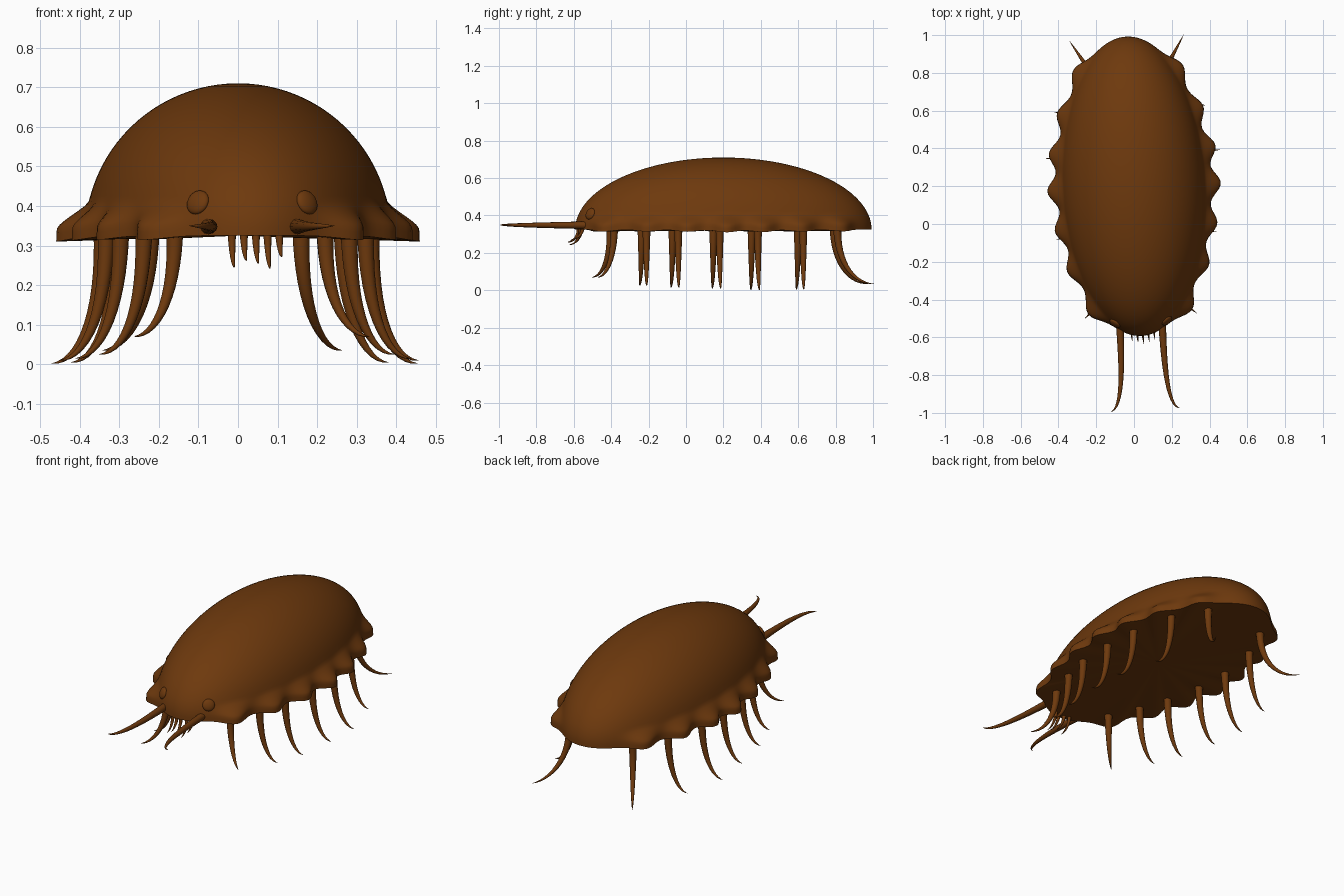
import bpy, bmesh, math
from mathutils import Vector, Matrix

if "Cube" in bpy.data.objects:
    bpy.data.objects.remove(bpy.data.objects["Cube"])

# The whole animal is turned slightly about z and shifted back
PLACE = Matrix.Translation((0, 0.2, 0)) @ Matrix.Rotation(math.radians(2.9), 4, 'Z')
RX, RY, RZ, BASE = 0.385, 0.793, 0.385, 0.325

brown = bpy.data.materials.new("brown_shell")
brown.diffuse_color = (0.155, 0.041, 0.004, 1)
brown.use_nodes = True
brown.node_tree.nodes["Principled BSDF"].inputs["Base Color"].default_value = brown.diffuse_color


def finish(bm, name):
    bmesh.ops.recalc_face_normals(bm, faces=bm.faces)
    me = bpy.data.meshes.new(name)
    bm.to_mesh(me)
    bm.free()
    ob = bpy.data.objects.new(name, me)
    bpy.context.collection.objects.link(ob)
    me.materials.append(brown)
    me.transform(PLACE)
    bpy.ops.object.select_all(action='DESELECT')
    ob.select_set(True)
    bpy.context.view_layer.objects.active = ob
    bpy.ops.object.shade_smooth_by_angle(angle=math.radians(50))
    return ob


def spike(name, root, tip, down, radius, sides=12, steps=14, power=1.0):
    """Tapered horn: starts along 'down', bends to the tip (later for higher power)."""
    root, tip, down = Vector(root), Vector(tip), Vector(down)
    out = tip - root - down
    side = down.cross(out).normalized()
    bm = bmesh.new()
    rings = []
    for i in range(steps):
        a = math.pi / 2 * i / steps
        bend = 1 - math.cos(a)
        p = root + down * math.sin(a) + out * bend ** power
        slope = power * max(bend, 1e-6) ** (power - 1) * math.sin(a)
        tangent = (down * math.cos(a) + out * slope).normalized()
        n = tangent.cross(side)
        r = radius * (1 - i / steps) ** 0.8
        rings.append([bm.verts.new(p + r * (side * math.cos(t) + n * math.sin(t)))
                      for t in (2 * math.pi * k / sides for k in range(sides))])
    end = bm.verts.new(tip)
    for lo, hi in zip(rings, rings[1:]):
        for k in range(sides):
            j = (k + 1) % sides
            bm.faces.new((lo[k], lo[j], hi[j], hi[k]))
    for k in range(sides):
        bm.faces.new((rings[-1][k], rings[-1][(k + 1) % sides], end))
    bm.faces.new(rings[0])
    return finish(bm, name)


# Shell: half ellipsoid whose rim swells into seven lobes per side
LOBES = [(-0.635, 0.054), (-0.42, 0.052), (-0.21, 0.06), (-0.005, 0.075),
         (0.185, 0.068), (0.39, 0.055), (0.605, 0.048)]


def flare(x, y):
    total = 0
    for ly, h in LOBES:
        lx = RX * math.sqrt(1 - (ly / RY) ** 2)
        d = math.hypot(abs(x) - lx, y - ly) / 0.074
        total += h * math.exp(-d * d)
    return total


bm = bmesh.new()
N = 240
heights = [0, 0.02, 0.033, 0.041, 0.048, 0.055, 0.062, 0.069, 0.077, 0.086, 0.1]
a0 = math.asin(0.1 / RZ)
heights += [RZ * math.sin(a0 + (math.pi / 2 - a0) * i / 20) for i in range(1, 20)]
rings = []
for h in heights:
    u = min(max((h - 0.03) / 0.062, 0), 1)
    g = 1 - u * u * (3 - 2 * u)
    s = math.sqrt(1 - (h / RZ) ** 2)
    ring = []
    for k in range(N):
        t = 2 * math.pi * k / N
        x, y = RX * math.cos(t), RY * math.sin(t)
        n = Vector((x / RX ** 2, y / RY ** 2, 0)).normalized()
        f = flare(x, y) * g
        ring.append(bm.verts.new(Vector((x * s, y * s, BASE + h - 0.2 * f)) + n * f))
    rings.append(ring)
for lo, hi in zip(rings, rings[1:]):
    for k in range(N):
        j = (k + 1) % N
        bm.faces.new((lo[k], lo[j], hi[j], hi[k]))
top = bm.verts.new((0, 0, BASE + RZ))
for k in range(N):
    bm.faces.new((rings[-1][k], rings[-1][(k + 1) % N], top))
# Flat belly
belly = bm.verts.new((0, 0, BASE))
for k in range(N):
    bm.faces.new((rings[0][(k + 1) % N], rings[0][k], belly))
finish(bm, "shell")

# Legs: root x, root y, tip x, tip y, tip z
LEGS = [(0.19, -0.595, 0.30, -0.69, 0.07), (0.26, -0.425, 0.375, -0.43, 0.025),
        (0.31, -0.257, 0.425, -0.26, 0.015), (0.335, -0.037, 0.455, -0.037, 0.01),
        (0.335, 0.168, 0.465, 0.17, 0.002), (0.285, 0.413, 0.402, 0.41, 0.005),
        (0.19, 0.60, 0.305, 0.79, 0.035)]
for side, s in (("right", 1), ("left", -1)):
    for i, (x, y, tx, ty, tz) in enumerate(LEGS):
        spike(f"leg_{side}_{i + 1}", (s * x, y, 0.34), (s * tx, ty, tz),
              (0, 0, tz - 0.34), 0.022, power=1.1)

    # Antennae
    spike(f"antenna_{side}", (s * 0.112, -0.70, 0.348), (s * 0.185, -1.185, 0.35),
          (0, -0.485, 0), 0.021, power=1.5)

    # Eyes: flattened balls lying on the shell
    ex, ez = 0.138, 0.084
    ey = -RY * math.sqrt(1 - (ex / RX) ** 2 - (ez / RZ) ** 2)
    n = Vector((s * ex / RX ** 2, ey / RY ** 2, ez / RZ ** 2)).normalized()
    bm = bmesh.new()
    m = (Matrix.Translation((s * ex, ey, BASE + ez))
         @ n.to_track_quat('Z', 'Y').to_matrix().to_4x4()
         @ Matrix.Diagonal((0.032, 0.032, 0.014, 1)))
    bmesh.ops.create_uvsphere(bm, u_segments=24, v_segments=12, radius=1, matrix=m)
    finish(bm, f"eye_{side}")

# Mouth bristles
for i, tz in enumerate((0.245, 0.262, 0.255, 0.242, 0.272)):
    x = (i - 2) * 0.03
    spike(f"mouth_bristle_{i + 1}", (x + 0.006, -0.775 + 0.3 * abs(x), 0.335),
          (x + 0.01, -0.84 + 0.3 * abs(x), tz), (0, 0, tz - 0.335), 0.011, 10, 8)
